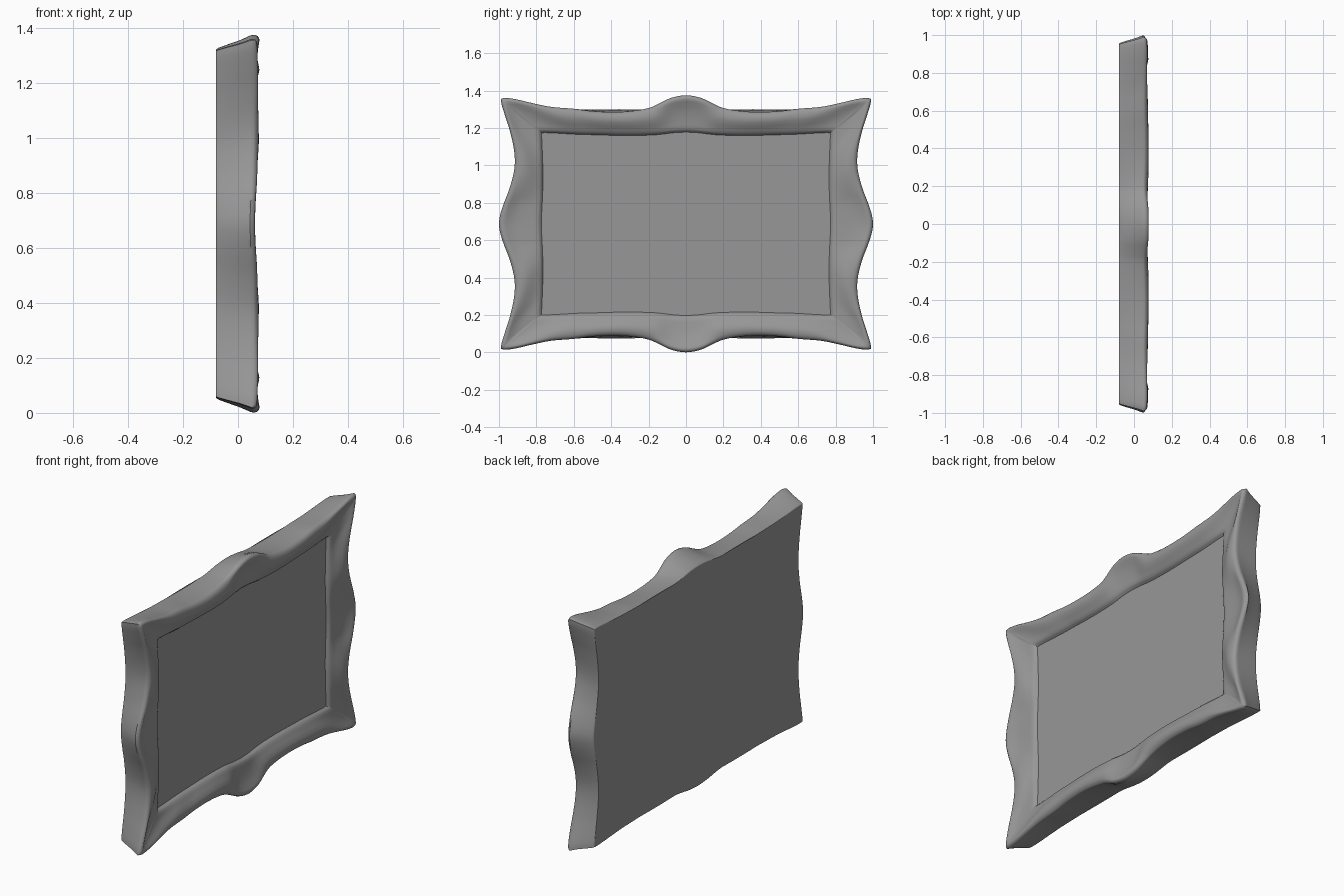
import bpy, bmesh
from mathutils import Vector

if "Cube" in bpy.data.objects:
    bpy.data.objects.remove(bpy.data.objects["Cube"])

CZ = 0.688          # height of the frame centre
CORNER = (0.99, 0.668)
INNER = (0.772, 0.486)
PANEL_X = 0.022

# Quarter outline of the rim: (y, z from centre, crest x)
TOP = [(0, .687, .078), (.08, .673, .077), (.15, .64, .075), (.2, .619, .074),
       (.28, .604, .076), (.38, .597, .078), (.5, .602, .077), (.6, .615, .075),
       (.72, .625, .074), (.82, .645, .073), (.91, .666, .072), (.965, .673, .071),
       (*CORNER, .070)]
SIDE = [(*CORNER, .070), (.985, .635, .071), (.965, .57, .073), (.94, .49, .076),
        (.919, .39, .078), (.917, .3, .078), (.94, .2, .073), (.974, .11, .066),
        (.993, .05, .063), (1.0, 0, .062)]

# Cross-section: (blend back->rim, x), then
# (blend rim->inner, depth where frame is wide, depth where narrow, wave weight)
OUTER_WALL = [(-.6, -.08), (-.08, -.08), (0, -.0795), (.05, -.077), (.12, -.07),
              (.35, -.037), (.6, .002), (.85, .033), (.96, .045)]
FACE = [(0, -.018, -.022, 1), (.02, -.007, -.017, 1), (.06, -.001, -.011, 1),
        (.1, 0, -.007, 1), (.17, -.005, -.003, 1), (.3, -.016, 0, .9),
        (.45, -.024, -.003, .6), (.62, -.03, -.014, .3), (.8, -.034, -.027, .15),
        (.91, -.036, -.034, .05), (.95, -.041, -.041, 0), (1.0, -.053, -.053, 0)]


def spline(pts, sub=4):
    """Catmull-Rom samples through the points."""
    p = [Vector(q) for q in pts]
    p = [2 * p[0] - p[1]] + p + [2 * p[-1] - p[-2]]
    # symmetric tangents at the middle of each edge
    if pts[0][0] == 0:
        p[0] = Vector((-p[2].x, p[2].y, p[2].z))
    if pts[-1][1] == 0:
        p[-1] = Vector((p[-3].x, -p[-3].y, p[-3].z))
    out = []
    for i in range(1, len(p) - 2):
        a, b, c, d = p[i - 1:i + 3]
        for k in range(sub):
            t = k / sub
            out.append(0.5 * (2 * b + (c - a) * t + (2 * a - 5 * b + 4 * c - d) * t * t
                              + (3 * b - a - 3 * c + d) * t ** 3))
    return out + [p[-2]]


def stations():
    """Matching (back, rim, inner, crest x, narrowness) for one quarter."""
    res = []

    def add(back, rim, inner, crest, width):
        v = min(1, max(0, (.2 - width) / .065))
        res.append((Vector(back), Vector((rim.x, rim.y)), Vector(inner), crest,
                    v * v * (3 - 2 * v)))

    for v in spline(TOP):
        k, dz = v.x / CORNER[0], v.y - CORNER[1]
        inner = (k * INNER[0], INNER[1] + .2 * dz)
        add((k * .95, .628 + .3 * dz), v, inner, v.z, v.y - inner[1])
    for v in spline(SIDE)[1:]:
        k, dy = v.y / CORNER[1], v.x - CORNER[0]
        inner = (INNER[0] + .1 * dy, k * INNER[1])
        add((.95 + .5 * dy, k * .628), v, inner, v.z, v.x - inner[0])
    return res


def mirrored(quarter):
    """Full loop from a top-to-right quarter."""
    half = quarter + [Vector((v.x, v.y, -v.z)) for v in quarter[-2::-1]]
    return half + [Vector((v.x, -v.y, v.z)) for v in half[-2:0:-1]]


grey = bpy.data.materials.new("dark_grey")
grey.diffuse_color = (.31, .31, .31, 1)
grey.use_nodes = True
grey.node_tree.nodes["Principled BSDF"].inputs["Base Color"].default_value = grey.diffuse_color


def finish(name, bm):
    mesh = bpy.data.meshes.new(name)
    bm.to_mesh(mesh)
    bm.free()
    mesh.materials.append(grey)
    obj = bpy.data.objects.new(name, mesh)
    obj.location.z = CZ
    bpy.context.collection.objects.link(obj)
    bpy.ops.object.select_all(action='DESELECT')
    obj.select_set(True)
    bpy.context.view_layer.objects.active = obj
    bpy.ops.object.shade_smooth_by_angle(angle=0.9)


st = stations()
rings = []
for s, x in OUTER_WALL:
    rings.append(mirrored([Vector((x, *b.lerp(r, s))) for b, r, i, c, v in st]))
for t, wide, narrow, w in FACE:
    rings.append(mirrored([Vector((.075 + w * (c - .075) + wide + v * (narrow - wide),
                                   *r.lerp(i, t))) for b, r, i, c, v in st]))

# Wavy frame moulding with closed flat back
bm = bmesh.new()
loops = [[bm.verts.new(v) for v in ring] for ring in rings]
n = len(loops[0])
for a, b in zip(loops, loops[1:]):
    for j in range(n):
        k = (j + 1) % n
        bm.faces.new((a[j], a[k], b[k], b[j]))
bm.faces.new(loops[0])
# temporary front cap keeps normals consistent
cap = bm.faces.new(loops[-1])
bmesh.ops.recalc_face_normals(bm, faces=bm.faces)
bmesh.ops.delete(bm, geom=[cap], context='FACES_ONLY')
finish("wavy_frame", bm)

# Flat picture panel
bm = bmesh.new()
panel = bm.faces.new([bm.verts.new(v) for v in rings[-1]])
panel.normal_update()
if panel.normal.x < 0:
    panel.normal_flip()
finish("picture_panel", bm)
